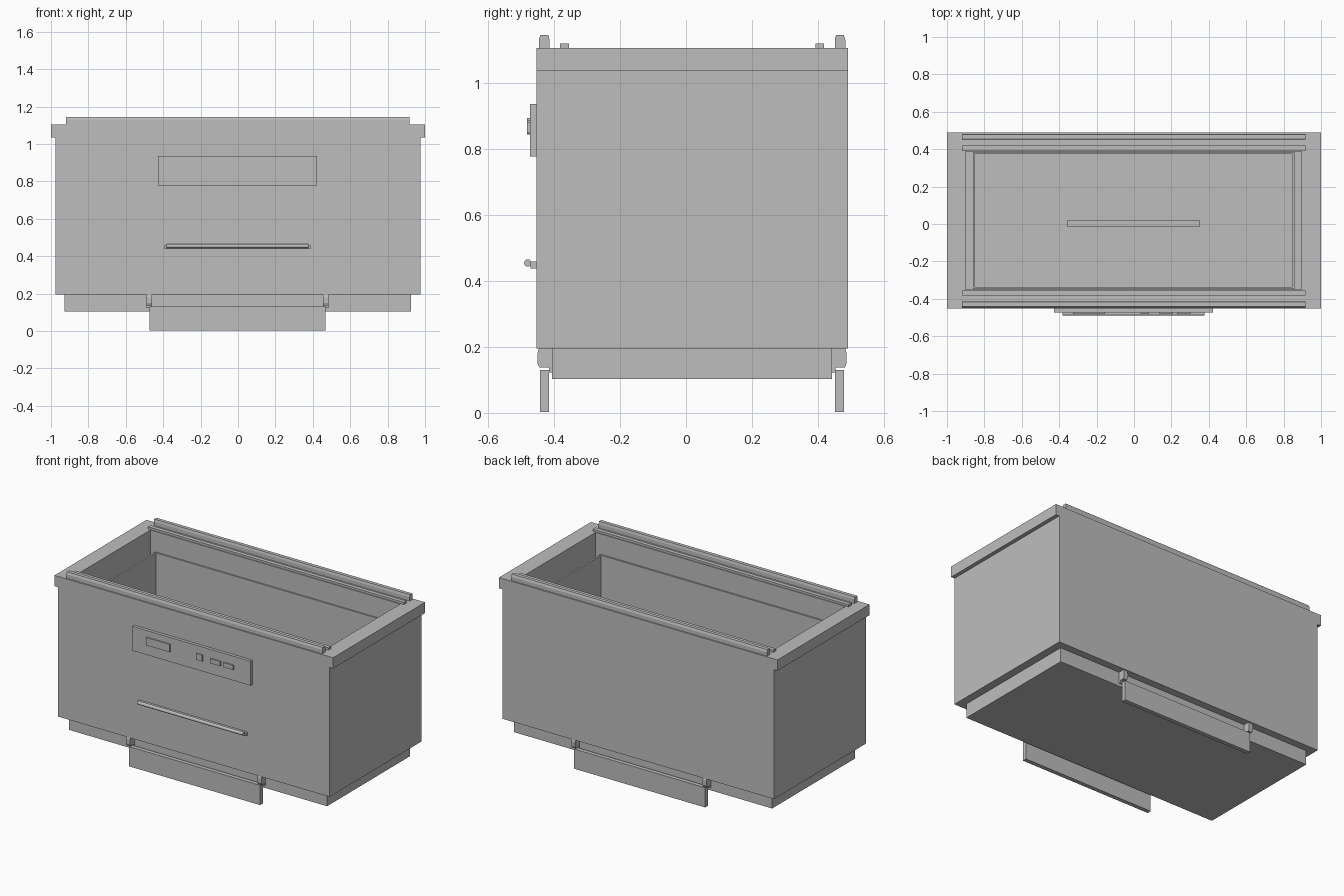
import bpy, bmesh, math

if "Cube" in bpy.data.objects:
    bpy.data.objects.remove(bpy.data.objects["Cube"])

mat = bpy.data.materials.new("light grey")
mat.diffuse_color = (0.515, 0.515, 0.515, 1)
mat.use_nodes = True
mat.node_tree.nodes["Principled BSDF"].inputs["Base Color"].default_value = mat.diffuse_color


def finish(name, bm):
    bmesh.ops.recalc_face_normals(bm, faces=bm.faces)
    me = bpy.data.meshes.new(name)
    bm.to_mesh(me)
    bm.free()
    me.materials.append(mat)
    ob = bpy.data.objects.new(name, me)
    bpy.context.collection.objects.link(ob)
    return ob


def box(name, x0, x1, y0, y1, z0, z1):
    bm = bmesh.new()
    bmesh.ops.create_cube(bm, size=1)
    for v in bm.verts:
        v.co = (x0 if v.co.x < 0 else x1, y0 if v.co.y < 0 else y1, z0 if v.co.z < 0 else z1)
    return finish(name, bm)


def tray(name, outer, inner, z0, z1, floor=None):
    """Open-topped box; without a floor height it is a plain rectangular frame."""
    bm = bmesh.new()

    def loop(r, z):
        x0, x1, y0, y1 = r
        return [bm.verts.new(p) for p in ((x0, y0, z), (x1, y0, z), (x1, y1, z), (x0, y1, z))]

    ob, ot = loop(outer, z0), loop(outer, z1)
    it, ib = loop(inner, z1), loop(inner, z0 if floor is None else floor)
    pairs = [(ob, ot), (ot, it), (it, ib)]
    if floor is None:
        pairs.append((ib, ob))
    else:
        bm.faces.new(ob)
        bm.faces.new(ib)
    for a, b in pairs:
        for i in range(4):
            j = (i + 1) % 4
            bm.faces.new((a[i], a[j], b[j], b[i]))
    return finish(name, bm)


def extrude_x(name, profile, x0, x1):
    """Extrude a (y, z) profile along x."""
    bm = bmesh.new()
    a = [bm.verts.new((x0, y, z)) for y, z in profile]
    b = [bm.verts.new((x1, y, z)) for y, z in profile]
    bm.faces.new(a)
    bm.faces.new(b)
    for i in range(len(a)):
        j = (i + 1) % len(a)
        bm.faces.new((a[i], a[j], b[j], b[i]))
    return finish(name, bm)


# Cabinet, overhanging rim, inner liner and plinth
opening = (-0.9, 0.895, -0.35, 0.387)
tray("cabinet", (-0.975, 0.975, -0.453, 0.49), opening, 0.195, 1.035, 0.27)
tray("rim", (-1, 1, -0.453, 0.49), opening, 1.035, 1.105)
tray("liner", (-0.862, 0.857, -0.348, 0.385), (-0.851, 0.846, -0.338, 0.376), 0.27, 0.974, 0.29)
box("floor_bar", -0.358, 0.354, -0.013, 0.018, 0.285, 0.305)
box("plinth", -0.928, 0.924, -0.406, 0.442, 0.103, 0.195)

# Lid rails, supports and skids, mirrored front to back about the cabinet centre
MID = 0.0185
for side, s in (("front", -1), ("back", 1)):
    def Y(d):
        return MID + s * d

    extrude_x(side + "_outer_rail",
              [(Y(0.432), 1.105), (Y(0.432), 1.13), (Y(0.436), 1.145), (Y(0.459), 1.145),
               (Y(0.464), 1.13), (Y(0.464), 1.105)], -0.92, 0.917)
    ya, yb = sorted((Y(0.373), Y(0.400)))
    box(side + "_inner_rail", -0.92, 0.917, ya, yb, 1.105, 1.119)
    ya, yb = sorted((Y(0.433), Y(0.460)))
    box(side + "_skid", -0.473, 0.468, ya, yb, 0.002, 0.13)
    for end, x in (("left", -0.474), ("right", 0.469)):
        extrude_x(side + "_" + end + "_support",
                  [(Y(0.424), 0.195), (Y(0.424), 0.122), (Y(0.434), 0.122), (Y(0.434), 0.137),
                   (Y(0.462), 0.137), (Y(0.468), 0.15), (Y(0.468), 0.18), (Y(0.464), 0.195)],
                  x - 0.014, x + 0.014)

# Control panel with display and buttons
box("control_panel", -0.428, 0.422, -0.473, -0.453, 0.777, 0.935)
for name, x0, x1, z0, z1 in (("display", -0.325, -0.154, 0.843, 0.893),
                             ("power_button", 0.036, 0.08, 0.845, 0.886),
                             ("minus_button", 0.137, 0.208, 0.849, 0.879),
                             ("plus_button", 0.23, 0.302, 0.849, 0.879)):
    box(name, x0, x1, -0.481, -0.473, z0, z1)

# Front pull bar on its backing strip
box("handle_strip", -0.392, 0.387, -0.471, -0.453, 0.438, 0.459)
ring = [(-0.479 + 0.011 * math.cos(i * math.tau / 16), 0.454 + 0.011 * math.sin(i * math.tau / 16))
        for i in range(16)]
bar = extrude_x("handle_bar", ring, -0.382, 0.376)
bpy.context.view_layer.objects.active = bar
bar.select_set(True)
bpy.ops.object.shade_smooth_by_angle()
